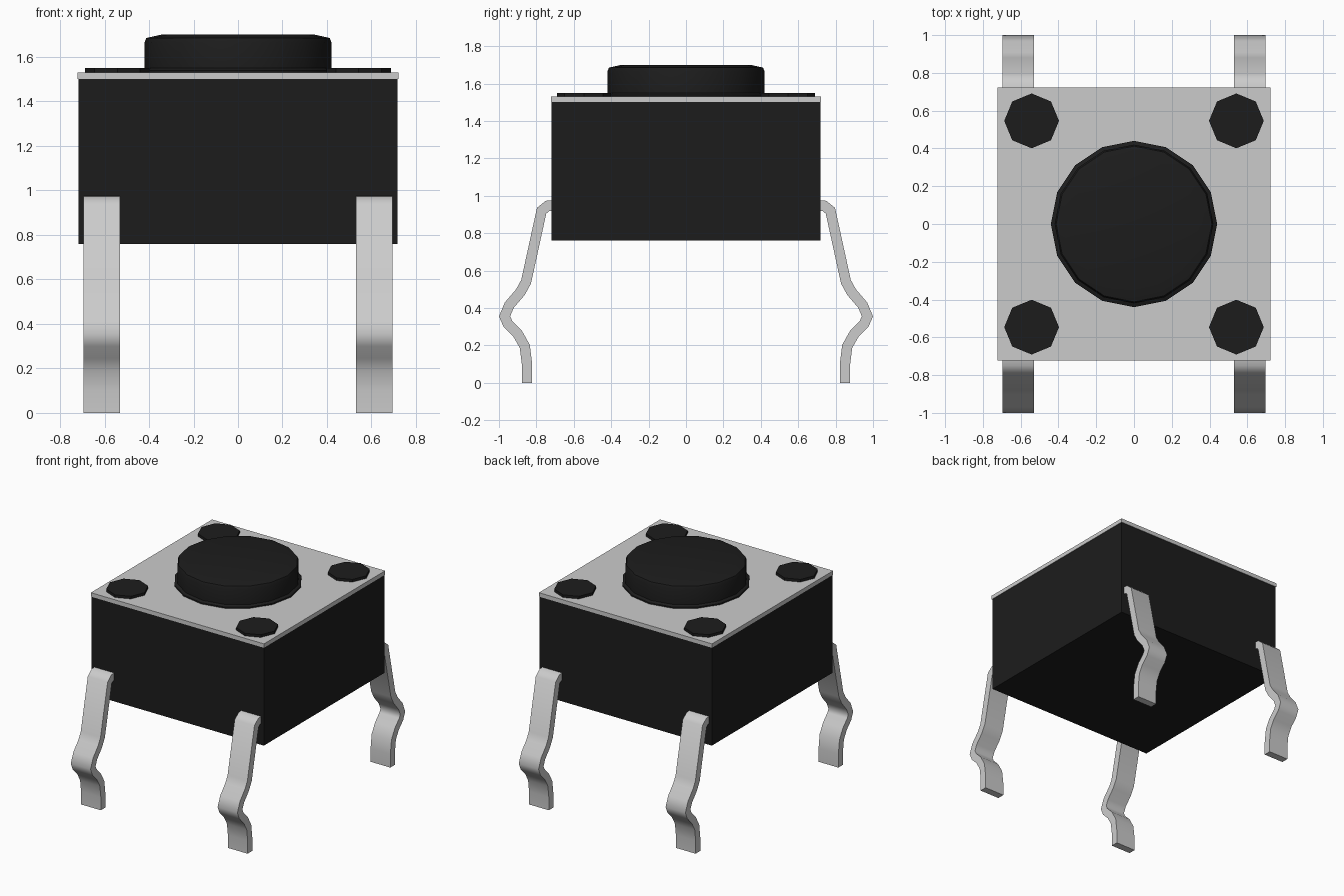
import bpy, bmesh, math
from mathutils import Vector

if "Cube" in bpy.data.objects:
    bpy.data.objects.remove(bpy.data.objects["Cube"])

black = bpy.data.materials.new("black_plastic")
black.diffuse_color = (0.012, 0.012, 0.012, 1)
black.use_nodes = True
black.node_tree.nodes["Principled BSDF"].inputs["Base Color"].default_value = black.diffuse_color


def finish(name, bm, mat=None, smooth=None):
    bmesh.ops.recalc_face_normals(bm, faces=bm.faces)
    me = bpy.data.meshes.new(name)
    bm.to_mesh(me)
    bm.free()
    ob = bpy.data.objects.new(name, me)
    bpy.context.collection.objects.link(ob)
    if mat:
        me.materials.append(mat)
    if smooth:
        bpy.ops.object.select_all(action='DESELECT')
        ob.select_set(True)
        bpy.context.view_layer.objects.active = ob
        bpy.ops.object.shade_smooth_by_angle(angle=math.radians(smooth))
    return ob


def box(name, half, z0, z1, mat=None):
    bm = bmesh.new()
    bmesh.ops.create_cube(bm, size=1)
    for v in bm.verts:
        v.co = (v.co.x * 2 * half, v.co.y * 2 * half, z0 if v.co.z < 0 else z1)
    return finish(name, bm, mat)


def turned(name, profile, sides, x, y, mat, smooth=None):
    """Stack of regular polygons (radius, z) with closed ends."""
    bm = bmesh.new()
    rings = []
    for r, z in profile:
        rings.append([bm.verts.new((x + r * math.cos(i * math.tau / sides),
                                    y + r * math.sin(i * math.tau / sides), z))
                      for i in range(sides)])
    for a, b in zip(rings, rings[1:]):
        for i in range(sides):
            j = (i + 1) % sides
            bm.faces.new((a[i], a[j], b[j], b[i]))
    bm.faces.new(rings[0][::-1])
    bm.faces.new(rings[-1])
    return finish(name, bm, mat, smooth)


def strip_outline(path, t):
    """Offset a centre line both ways to get a strip of thickness t."""
    pts = [Vector(p) for p in path]
    left, right = [], []
    for i, p in enumerate(pts):
        d0 = (p - pts[max(i - 1, 0)]).normalized()
        d1 = (pts[min(i + 1, len(pts) - 1)] - p).normalized()
        d = (d0 + d1).normalized()
        k = t / 2 / max(d.dot(d1 if d1.length else d0), 0.5)
        n = Vector((-d.y, d.x)) * k
        left.append(p + n)
        right.append(p - n)
    return left, right


def leg(name, sx, sy):
    left, right = strip_outline(LEG_PATH, 0.055)
    bm = bmesh.new()
    rows = []
    for l, r in zip(left, right):
        rows.append([bm.verts.new((sx * x, sy * p.x, p.y))
                     for x, p in ((0.53, l), (0.695, l), (0.695, r), (0.53, r))])
    for a, b in zip(rows, rows[1:]):
        for i in range(4):
            j = (i + 1) % 4
            bm.faces.new((a[i], a[j], b[j], b[i]))
    bm.faces.new(rows[0])
    bm.faces.new(rows[-1])
    return finish(name, bm, None, 50)


# Housing and metal cover
box("housing", 0.718, 0.76, 1.50, black)
box("cover_plate", 0.722, 1.50, 1.53)

# Push button with a small collar at its base
turned("button", [(0.44, 1.50), (0.44, 1.54), (0.42, 1.55), (0.42, 1.665),
                  (0.412, 1.685), (0.345, 1.70)], 16, 0, 0, black, 40)

# Corner pegs and bent legs (leg path is outward y, z)
LEG_PATH = [(0.69, 0.948), (0.74, 0.946), (0.772, 0.92), (0.855, 0.54),
            (0.885, 0.485), (0.945, 0.415), (0.97, 0.355), (0.952, 0.315),
            (0.90, 0.262), (0.862, 0.195), (0.85, 0.10), (0.85, 0.0)]
for sx, side in ((-1, "left"), (1, "right")):
    for sy, end in ((-1, "front"), (1, "back")):
        turned(f"peg_{end}_{side}", [(0.145, 1.50), (0.145, 1.55)], 8,
               sx * 0.542, sy * 0.546, black)
        leg(f"leg_{end}_{side}", sx, sy)
